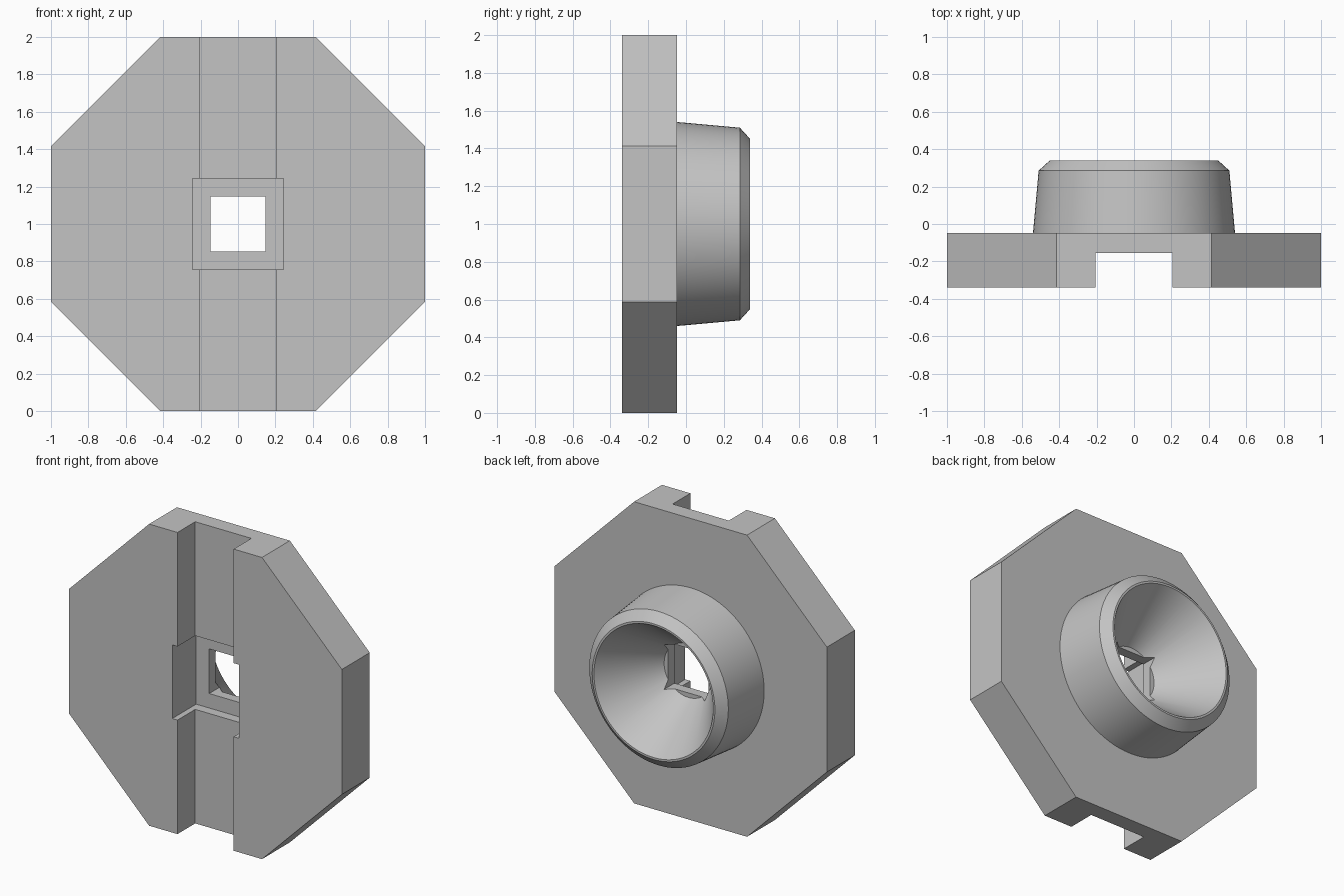
import bpy, math
from mathutils import Matrix

old = bpy.data.objects.get("Cube")
if old:
    bpy.data.objects.remove(old, do_unlink=True)

FRONT, BACK, RIM = -0.34, -0.048, 0.34
SEGMENTS = 96

# One plain grey for the whole part
grey = bpy.data.materials.new("plain_grey")
grey.use_nodes = True
colour = (0.55, 0.55, 0.55, 1)
grey.diffuse_color = colour
grey.node_tree.nodes["Principled BSDF"].inputs["Base Color"].default_value = colour


def lathe(name, profile, sides, turn=0.0):
    """Solid of revolution about the y axis at z = 1, from (radius, y) pairs."""
    verts, faces = [], []
    for r, y in profile:
        for i in range(sides):
            a = turn + 2 * math.pi * i / sides
            verts.append((r * math.cos(a), y, 1 + r * math.sin(a)))
    for k in range(len(profile) - 1):
        for i in range(sides):
            j = (i + 1) % sides
            faces.append((k * sides + i, (k + 1) * sides + i,
                          (k + 1) * sides + j, k * sides + j))
    faces.append(tuple(range(sides)))
    last = (len(profile) - 1) * sides
    faces.append(tuple(reversed(range(last, last + sides))))
    mesh = bpy.data.meshes.new(name)
    mesh.from_pydata(verts, [], faces)
    mesh.update()
    mesh.materials.append(grey)
    obj = bpy.data.objects.new(name, mesh)
    bpy.context.collection.objects.link(obj)
    return obj


def box(name, half_x, half_z, y0, y1):
    """Square prism scaled to a box centred on the hole axis."""
    obj = lathe(name, [(math.sqrt(2), y0), (math.sqrt(2), y1)], 4, math.pi / 4)
    fit = Matrix.Translation((0, 0, 1)) @ Matrix.Diagonal((half_x, 1, half_z, 1))
    obj.data.transform(fit @ Matrix.Translation((0, 0, -1)))
    return obj


def combine(target, tool, operation):
    """Apply a boolean and discard the tool."""
    mod = target.modifiers.new(tool.name, 'BOOLEAN')
    mod.operation, mod.solver, mod.object = operation, 'EXACT', tool
    tool.hide_render = True
    bpy.context.view_layer.update()
    graph = bpy.context.evaluated_depsgraph_get()
    result = bpy.data.meshes.new_from_object(target.evaluated_get(graph))
    target.modifiers.clear()
    target.data = result
    bpy.data.objects.remove(tool, do_unlink=True)


# Octagonal plate with a flat on every side
corner = 1 / math.cos(math.pi / 8)
plate = lathe("octagonal_mount", [(corner, FRONT), (corner, BACK)], 8, math.pi / 8)

# Tapered round collar with a chamfered rim
collar = lathe("collar", [(0.54, BACK - 0.02), (0.54, BACK), (0.51, 0.285), (0.45, RIM)],
               SEGMENTS)
combine(plate, collar, 'UNION')

# Vertical channel, square pocket and square through hole in the front
combine(plate, box("channel", 0.206, 1.2, FRONT - 0.1, -0.154), 'DIFFERENCE')
combine(plate, box("pocket", 0.244, 0.244, FRONT - 0.1, -0.09), 'DIFFERENCE')
combine(plate, box("square_hole", 0.148, 0.148, FRONT - 0.1, 0.05), 'DIFFERENCE')

# Funnel opening towards the back
start, small, wide = -0.025, 0.178, 0.437
slope = (wide - small) / (RIM - start)
funnel = lathe("funnel", [(small, start), (wide + slope * 0.1, RIM + 0.1)], SEGMENTS)
combine(plate, funnel, 'DIFFERENCE')

# Smooth the round faces, keep the corners crisp
bpy.ops.object.select_all(action='DESELECT')
plate.select_set(True)
bpy.context.view_layer.objects.active = plate
bpy.ops.object.shade_smooth_by_angle(angle=math.radians(30))
